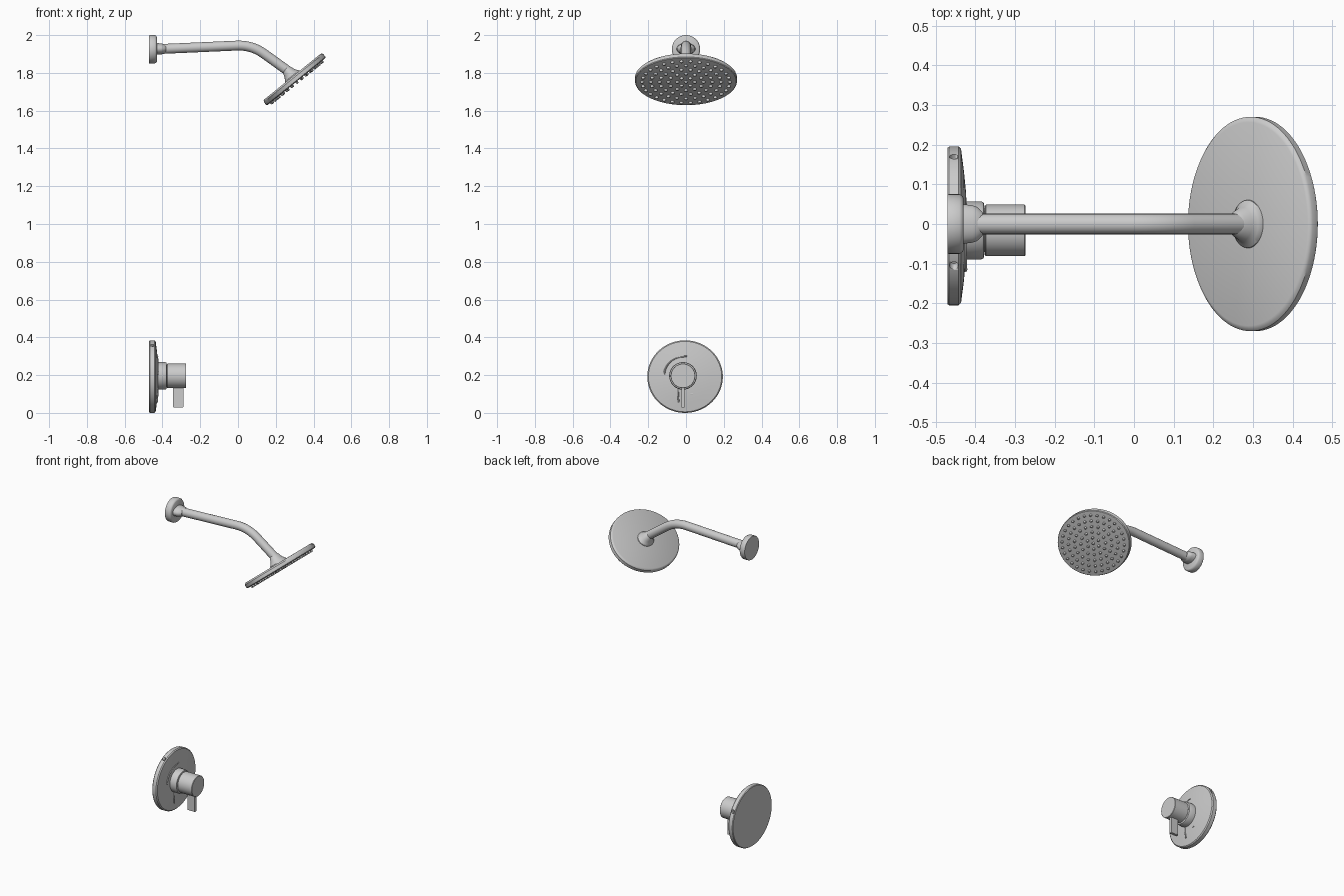
import bpy, bmesh, math
from mathutils import Vector

if "Cube" in bpy.data.objects:
    bpy.data.objects.remove(bpy.data.objects["Cube"])

def finish(bm, name, angle=35):
    bmesh.ops.recalc_face_normals(bm, faces=bm.faces[:])
    me = bpy.data.meshes.new(name)
    bm.to_mesh(me)
    bm.free()
    ob = bpy.data.objects.new(name, me)
    bpy.context.collection.objects.link(ob)
    bpy.ops.object.select_all(action='DESELECT')
    ob.select_set(True)
    bpy.context.view_layer.objects.active = ob
    bpy.ops.object.shade_smooth_by_angle(angle=math.radians(angle))
    return ob

def frame(axis):
    a = Vector(axis).normalized()
    u = Vector((0, 1, 0))
    return a, u, a.cross(u).normalized()

# Adds a closed turned shape: profile of (height, radius), optional oval scale
def add_lathe(bm, profile, origin, axis, su=1, sv=1, seg=64):
    a, u, v = frame(axis)
    rings = []
    for h, r in profile:
        rings.append([bm.verts.new(Vector(origin) + a * h
                      + u * (r * su * math.cos(2 * math.pi * i / seg))
                      + v * (r * sv * math.sin(2 * math.pi * i / seg))) for i in range(seg)])
    for p, q in zip(rings, rings[1:]):
        for i in range(seg):
            j = (i + 1) % seg
            bm.faces.new((p[i], p[j], q[j], q[i]))
    bm.faces.new(rings[0])
    bm.faces.new(rings[-1])

def lathe(name, *args, **kw):
    bm = bmesh.new()
    add_lathe(bm, *args, **kw)
    return finish(bm, name)

# Round tube swept along points, as a mesh
def tube(name, pts, radius, res=8, radii=None):
    cu = bpy.data.curves.new(name, 'CURVE')
    cu.dimensions = '3D'
    cu.bevel_depth = radius
    cu.bevel_resolution = res
    cu.use_fill_caps = True
    sp = cu.splines.new('POLY')
    sp.points.add(len(pts) - 1)
    for i, p in enumerate(pts):
        sp.points[i].co = (*p, 1)
        sp.points[i].radius = radii[i] if radii else 1
    tmp = bpy.data.objects.new(name + "_path", cu)
    bpy.context.collection.objects.link(tmp)
    bpy.context.view_layer.update()
    bm = bmesh.new()
    bm.from_mesh(tmp.evaluated_get(bpy.context.evaluated_depsgraph_get()).to_mesh())
    bpy.data.objects.remove(tmp)
    return finish(bm, name, 45)

X = (1, 0, 0)

# Wall flange and collar of the shower arm
lathe("wall_flange", [(0, .074), (.003, .075), (.03, .075), (.037, .071), (.04, .066)],
      (-.47, 0, 1.925), X)
lathe("arm_collar", [(0, .05), (.025, .047), (.036, .043), (.05, .03)],
      (-.432, 0, 1.927), X, sv=.62)

# Bent shower arm with a filleted corner
start, corner, end = Vector((-.42, 0, 1.926)), Vector((.073, 0, 1.948)), Vector((.282, 0, 1.798))
p0 = corner + (start - corner).normalized() * .08
p2 = corner + (end - corner).normalized() * .08
bend = [p0 * (1 - t) ** 2 + corner * 2 * t * (1 - t) + p2 * t * t for t in [i / 10 for i in range(11)]]
tube("shower_arm", [start] + bend + [end], .026)

# Oval tilted shower head
top = Vector((.288, 0, 1.78))
down = Vector((.63, 0, -.777)).normalized()
SU, SV = .27, .202
lathe("shower_head", [(0, .95), (.003, .98), (.009, 1), (.029, 1), (.033, .985), (.034, .96)],
      top, down, su=SU, sv=SV, seg=96)
lathe("head_joint", [(-.055, .024), (-.045, .034), (-.025, .042), (-.012, .052), (-.004, .06), (.004, .061)],
      top, down, sv=.8, seg=48)

# Spray nozzles in rings
bm = bmesh.new()
a, u, v = frame(down)
for ring in range(6):
    n = max(1, ring * 6)
    for k in range(n):
        t = 2 * math.pi * k / n
        r = ring * .172
        c = top + u * (r * SU * math.cos(t)) + v * (r * SV * math.sin(t))
        add_lathe(bm, [(.03, .010), (.040, .009), (.046, .005)], c, down, sv=.8, seg=10)
finish(bm, "spray_nozzles")

# Domed valve plate with two small rim holes
PC = Vector((-.47, -.005, .192))
plate = lathe("valve_plate", [(0, .985), (.004, 1), (.028, 1), (.034, .97), (.041, .7), (.046, .45), (.049, .2)],
              PC, X, su=.2, sv=.192, seg=96)
bm = bmesh.new()
for deg in (121, 28):
    d = Vector((0, math.cos(math.radians(deg)), math.sin(math.radians(deg))))
    w = Vector((1, 0, 0))
    s = d.cross(w)
    loops = [[bm.verts.new(PC + w * .016 + d * h + (w * math.cos(i * math.pi / 10)
              + s * math.sin(i * math.pi / 10)) * .011) for i in range(20)] for h in (.165, .22)]
    for i in range(20):
        j = (i + 1) % 20
        bm.faces.new((loops[0][i], loops[0][j], loops[1][j], loops[1][i]))
    bm.faces.new(loops[0])
    bm.faces.new(loops[1])
cutter = finish(bm, "hole_cutter")
cutter.hide_render = True
cutter.hide_set(True)
mod = plate.modifiers.new("holes", 'BOOLEAN')
mod.object = cutter
mod.operation = 'DIFFERENCE'
mod.solver = 'EXACT'

# Valve hub and turning handle
HC = Vector((-.425, -.016, .196))
lathe("valve_hub", [(0, .073), (.04, .073), (.046, .07), (.048, .06)], HC, X)
lathe("handle_neck", [(.045, .055), (.055, .055)], HC, X)
lathe("handle_knob", [(.05, .063), (.052, .065), (.149, .065), (.151, .063)], HC, X)

# Flat lever hanging from the knob
bm = bmesh.new()
bmesh.ops.create_cube(bm, size=1)
for vert in bm.verts:
    vert.co = Vector((-.317 + vert.co.x * .055, -.016 + vert.co.y * .018, .087 + vert.co.z * .118))
bmesh.ops.bevel(bm, geom=bm.edges[:], offset=.002, segments=2, affect='EDGES')
finish(bm, "handle_lever")

# Raised markings on the plate: tapering arc, end dashes and a line
arc = [(-.425, HC.y + .1 * math.cos(t), HC.z + .1 * math.sin(t))
       for t in [math.radians(85 + i * 6) for i in range(16)]]
tube("temperature_arc", arc, .005, 2, [.35 + .65 * i / 15 for i in range(16)])
tube("arc_end_mark", [(-.425, -.01, .3), (-.425, .004, .3)], .003, 2)
tube("off_mark", [(-.426, .025, .1), (-.426, .038, .1)], .003, 2)
tube("plate_line", [(-.424, -.042, .135), (-.426, -.042, .09), (-.428, -.038, .055)], .004, 2)
